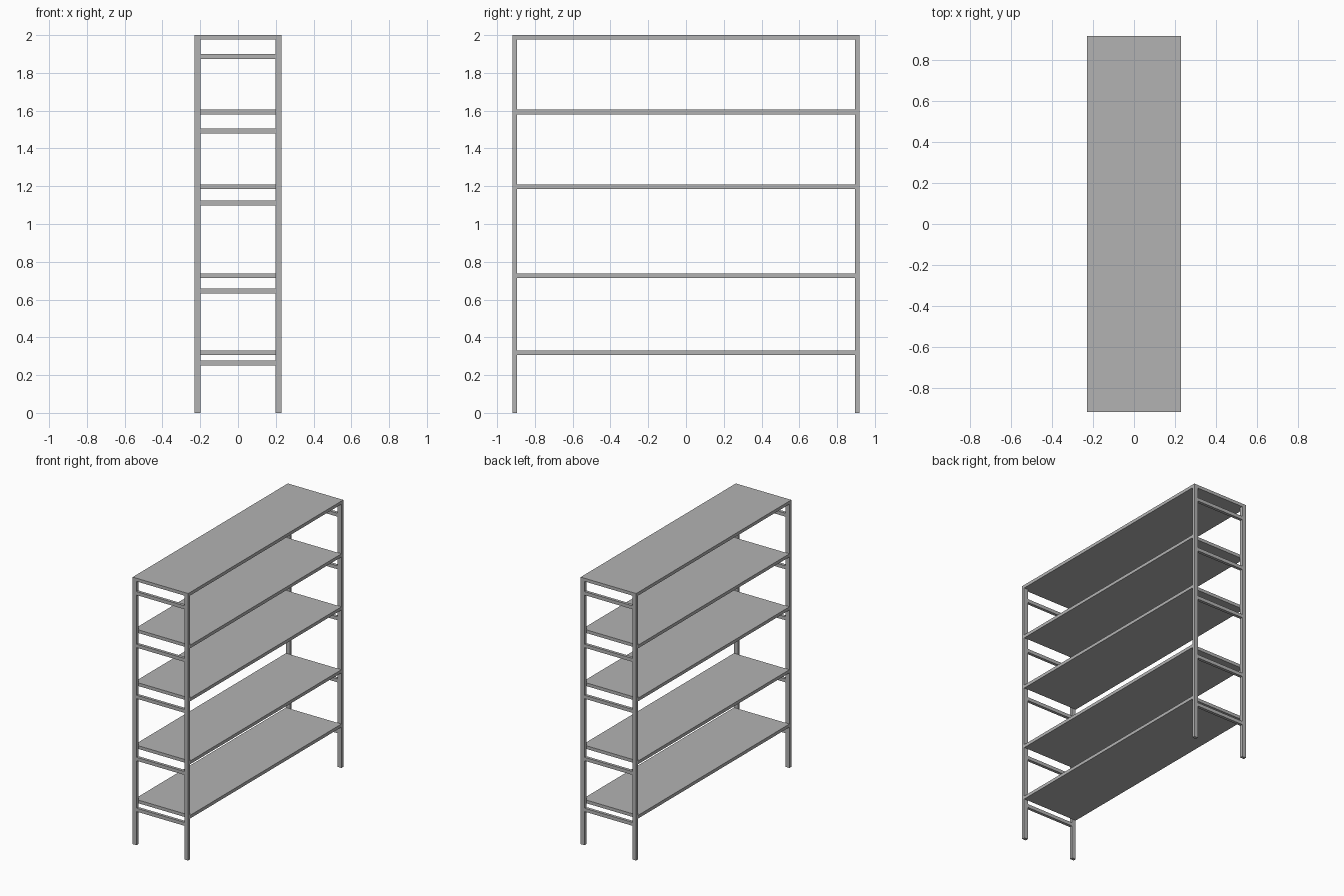
import bpy

old = bpy.data.objects.get("Cube")
if old:
    bpy.data.objects.remove(old, do_unlink=True)

# Single metal grey finish
grey = bpy.data.materials.new("metal_grey")
grey.use_nodes = True
colour = (0.45, 0.45, 0.45, 1)
grey.diffuse_color = colour
grey.node_tree.nodes["Principled BSDF"].inputs["Base Color"].default_value = colour

HALF_X, HALF_Y, HEIGHT = 0.23, 0.918, 2.0
POST_X, POST_Y = 0.032, 0.022
THICK = 0.024


def box(name, lo, hi):
    """Axis-aligned box between two corners."""
    centre = [(a + b) / 2 for a, b in zip(lo, hi)]
    bpy.ops.mesh.primitive_cube_add(size=1, location=centre)
    obj = bpy.context.object
    obj.name = name
    obj.scale = [b - a for a, b in zip(lo, hi)]
    bpy.ops.object.transform_apply(location=False, rotation=False, scale=True)
    obj.data.materials.append(grey)
    return obj


inner_x, inner_y = HALF_X - POST_X, HALF_Y - POST_Y

# Top board rests on the posts
box("top_shelf", (-HALF_X, -HALF_Y, HEIGHT - THICK), (HALF_X, HALF_Y, HEIGHT))

# Lower shelves fit between the end frames
for i, top in enumerate((0.33, 0.737, 1.208, 1.605)):
    box(f"shelf_{i + 1}", (-HALF_X, -inner_y, top - THICK), (HALF_X, inner_y, top))

for end, sy in (("front", -1), ("back", 1)):
    y0, y1 = sorted((sy * inner_y, sy * HALF_Y))
    # Corner posts
    for side, sx in (("right", -1), ("left", 1)):
        x0, x1 = sorted((sx * inner_x, sx * HALF_X))
        box(f"{end}_{side}_post", (x0, y0, 0), (x1, y1, HEIGHT - THICK))
    # Cross rails below each shelf
    for i, top in enumerate((0.278, 0.659, 1.124, 1.506, 1.9)):
        box(f"{end}_rail_{i + 1}", (-inner_x, y0, top - THICK - 0.002), (inner_x, y1, top))
